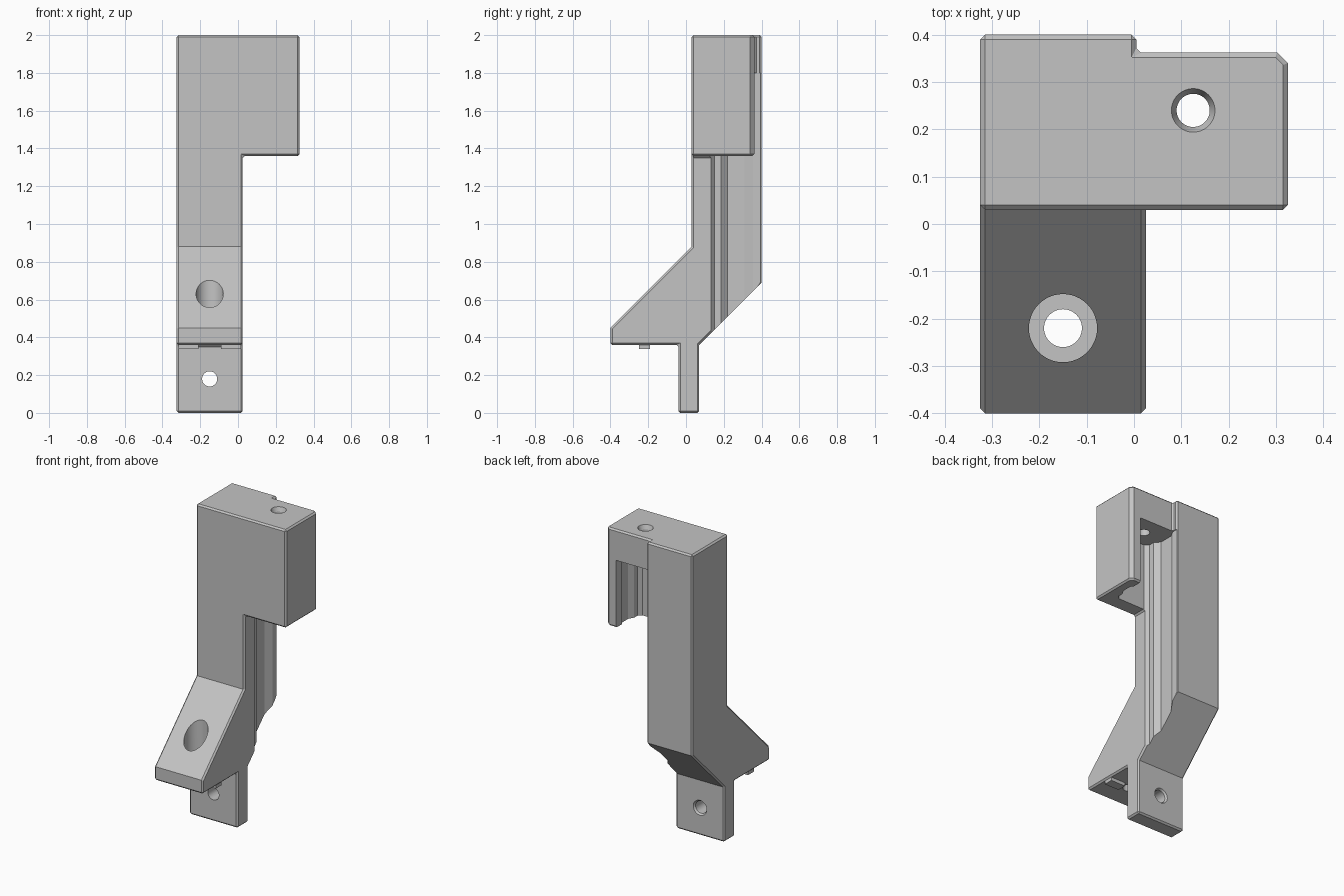
import bpy, bmesh, math
from mathutils import Matrix, Vector

if "Cube" in bpy.data.objects:
    bpy.data.objects.remove(bpy.data.objects["Cube"])

grey = bpy.data.materials.new("light_grey")
grey.use_nodes = True
colour = (0.55, 0.55, 0.55, 1)
grey.diffuse_color = colour
grey.node_tree.nodes["Principled BSDF"].inputs["Base Color"].default_value = colour


def add_object(name, bm):
    bmesh.ops.recalc_face_normals(bm, faces=bm.faces)
    mesh = bpy.data.meshes.new(name)
    bm.to_mesh(mesh)
    bm.free()
    mesh.materials.append(grey)
    obj = bpy.data.objects.new(name, mesh)
    bpy.context.collection.objects.link(obj)
    return obj


def prism(name, points, lo, hi, axis="Z"):
    """Extrude a profile: (x, y) points along Z, or (y, z) points along X."""
    bm = bmesh.new()
    along_x = axis == "X"
    verts = [bm.verts.new((lo, a, b) if along_x else (a, b, lo)) for a, b in points]
    face = bm.faces.new(verts)
    moved = bmesh.ops.extrude_face_region(bm, geom=[face])["geom"]
    shift = Vector((hi - lo, 0, 0)) if along_x else Vector((0, 0, hi - lo))
    bmesh.ops.translate(bm, vec=shift, verts=[v for v in moved if isinstance(v, bmesh.types.BMVert)])
    return add_object(name, bm)


def box(name, x0, x1, y0, y1, z0, z1):
    return prism(name, [(x0, y0), (x1, y0), (x1, y1), (x0, y1)], z0, z1)


def cone(name, centre, r_low, r_high, depth, axis="Z"):
    bm = bmesh.new()
    bmesh.ops.create_cone(bm, cap_ends=True, segments=48, radius1=r_low, radius2=r_high, depth=depth)
    turn = Matrix.Rotation(math.radians(-90), 4, "X") if axis == "Y" else Matrix()
    bmesh.ops.transform(bm, matrix=Matrix.Translation(centre) @ turn, verts=bm.verts)
    return add_object(name, bm)


def apply(obj, mod):
    with bpy.context.temp_override(object=obj, active_object=obj, selected_objects=[obj]):
        bpy.ops.object.modifier_apply(modifier=mod.name)


def combine(obj, other, operation):
    mod = obj.modifiers.new("combine", "BOOLEAN")
    mod.operation, mod.solver, mod.object = operation, "EXACT", other
    apply(obj, mod)
    bpy.data.objects.remove(other)


# Column, sloped foot and tongue share one side profile
left, right = -0.325, 0.025
side = [(-0.04, 0), (0.07, 0), (0.07, 0.36), (0.4, 0.69), (0.4, 2), (0.03, 2),
        (0.03, 0.88), (-0.4, 0.45), (-0.4, 0.36), (-0.04, 0.36)]
bracket = prism("bracket_body", side, left, right, "X")

# Rear step of the column, then the overhanging head
combine(bracket, box("rear_step", 0.005, 0.2, 0.362, 0.6, -0.1, 2.1), "DIFFERENCE")
head = prism("head", [(-0.2, 0.03), (0.325, 0.03), (0.325, 0.34), (0.303, 0.362), (-0.2, 0.362)], 1.36, 2)
combine(bracket, head, "UNION")

# Clean flat faces, then chamfer the corners
clean = bracket.modifiers.new("clean", "DECIMATE")
clean.decimate_type = "DISSOLVE"
clean.angle_limit = math.radians(1)
apply(bracket, clean)
bevel = bracket.modifiers.new("chamfer", "BEVEL")
bevel.width, bevel.segments = 0.01, 1
bevel.limit_method, bevel.angle_limit = "ANGLE", math.radians(50)
apply(bracket, bevel)

# Stepped channel, open at the back and below
channel = [(0.025, 0.13), (0.225, 0.13), (0.245, 0.15), (0.245, 0.185), (0.265, 0.22),
           (0.265, 0.28), (0.252, 0.3), (0.252, 0.5), (0.0, 0.5), (0.0, 0.355),
           (-0.025, 0.31), (-0.025, 0.22), (0.005, 0.185), (0.005, 0.15), (0.03, 0.128)]
combine(bracket, prism("channel", channel[1:], -0.1, 1.8), "DIFFERENCE")

# Screw holes: foot with counterbore, head with countersink, tongue
holes = [
    ("foot_hole", (-0.15, -0.22, 0.5), 0.04, 0.04, 1, "Z"),
    ("foot_counterbore", (-0.15, -0.22, 0.95), 0.072, 0.072, 1, "Z"),
    ("head_hole", (0.125, 0.24, 1.9), 0.035, 0.035, 0.4, "Z"),
    ("head_countersink", (0.125, 0.24, 1.99), 0.034, 0.05, 0.04, "Z"),
    ("tongue_hole", (-0.15, 0, 0.18), 0.04, 0.04, 0.4, "Y"),
    ("tongue_countersink", (-0.15, 0.065, 0.18), 0.038, 0.052, 0.02, "Y"),
]
for hole in holes:
    combine(bracket, cone(*hole), "DIFFERENCE")

# Two locating ribs under the foot
for name, x0, x1 in (("left_rib", -0.09, 0.015), ("right_rib", -0.315, -0.21)):
    box(name, x0, x1, -0.25, -0.19, 0.338, 0.365)

# Smooth only the round holes
bpy.ops.object.select_all(action="DESELECT")
bracket.select_set(True)
bpy.context.view_layer.objects.active = bracket
bpy.ops.object.shade_smooth_by_angle(angle=math.radians(20))
